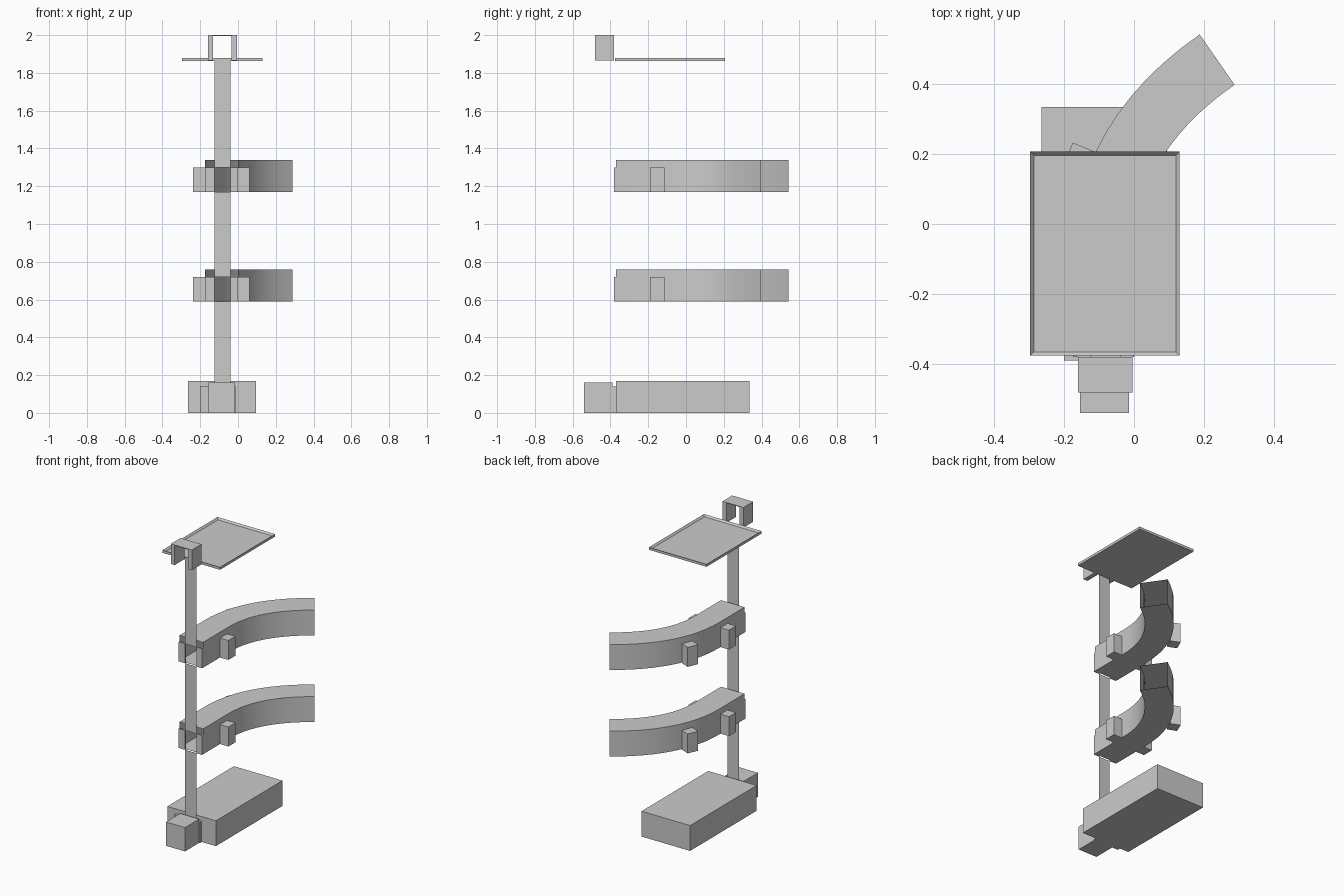
import bpy
import bmesh
from mathutils import Vector, Matrix

if "Cube" in bpy.data.objects:
    bpy.data.objects.remove(bpy.data.objects["Cube"], do_unlink=True)

GREY = (0.6, 0.6, 0.6, 1)
mat = bpy.data.materials.new("plain grey")
mat.use_nodes = True
mat.diffuse_color = GREY
mat.node_tree.nodes["Principled BSDF"].inputs["Base Color"].default_value = GREY


def finish(bm, name):
    bmesh.ops.recalc_face_normals(bm, faces=bm.faces)
    mesh = bpy.data.meshes.new(name)
    bm.to_mesh(mesh)
    bm.free()
    mesh.materials.append(mat)
    obj = bpy.data.objects.new(name, mesh)
    bpy.context.collection.objects.link(obj)
    return obj


def add_box(bm, x, y, z, turn=0):
    """Box from (min, max) ranges, turned about its own vertical axis."""
    size = [r[1] - r[0] for r in (x, y, z)]
    mid = Vector([(r[0] + r[1]) / 2 for r in (x, y, z)])
    m = Matrix.Translation(mid) @ Matrix.Rotation(turn, 4, "Z") @ Matrix.Diagonal((*size, 1))
    return bmesh.ops.create_cube(bm, size=1, matrix=m)["verts"]


def box(name, x, y, z):
    bm = bmesh.new()
    add_box(bm, x, y, z)
    return finish(bm, name)


MID = -0.0875      # centre line of the stand
HALF = 0.0875      # half width of the curved arms
HEIGHT = 0.17
CLIP = 0.13        # height of clips and brackets
LEVELS = {"lower": 0.59, "upper": 1.17}

# Base with its front socket
box("base", (-0.265, 0.095), (-0.37, 0.335), (0, 0.17))
box("base_neck", (-0.2, -0.01), (-0.39, -0.37), (0, 0.14))
box("base_socket", (-0.155, -0.015), (-0.54, -0.39), (0, 0.16))

# Arm path: straight run, then a quadratic bend to the right
P0, P1, P2 = Vector((MID, -0.1)), Vector((MID, 0.245)), Vector((0.2375, 0.47))


def bend(t):
    point = P0 * (1 - t) ** 2 + P1 * 2 * t * (1 - t) + P2 * t * t
    along = ((P1 - P0) * (1 - t) + (P2 - P1) * t).normalized()
    return point, along


STEPS = 12
path = [(Vector((MID, -0.37)), Vector((0, 1)))]
path += [bend(i / STEPS) for i in range(STEPS + 1)]

for level, z in LEVELS.items():
    # Hollow arm, open at both ends
    bm = bmesh.new()
    rings = []
    for point, along in path:
        side = Vector((along.y, -along.x)) * HALF
        corners = [(point - side, z), (point + side, z),
                   (point + side, z + HEIGHT), (point - side, z + HEIGHT)]
        rings.append([bm.verts.new((p.x, p.y, h)) for p, h in corners])
    for a, b in zip(rings, rings[1:]):
        for i in range(4):
            j = (i + 1) % 4
            bm.faces.new((a[i], a[j], b[j], b[i]))
    arm = finish(bm, level + "_arm")
    bpy.ops.object.select_all(action="DESELECT")
    arm.select_set(True)
    bpy.context.view_layer.objects.active = arm
    bpy.ops.object.shade_smooth_by_angle()

    # Clips on the arm walls
    bm = bmesh.new()
    tall = (z, z + CLIP)
    add_box(bm, (-0.238, -0.175), (-0.19, -0.115), tall)
    add_box(bm, (0, 0.062), (-0.19, -0.115), tall)
    add_box(bm, (-0.192, -0.127), (0.148, 0.223), tall, turn=-0.4)
    finish(bm, level + "_clips")

    # Bracket cheeks either side of the post
    bm = bmesh.new()
    add_box(bm, (-0.175, -0.125), (-0.38, -0.37), tall)
    add_box(bm, (-0.04, 0), (-0.38, -0.37), tall)
    finish(bm, level + "_bracket")

# Thin flat post, broken at each bracket
bm = bmesh.new()
bottom = 0
for top in [*LEVELS.values(), 1.865]:
    quad = [(-0.125, bottom), (-0.04, bottom), (-0.04, top), (-0.125, top)]
    bm.faces.new([bm.verts.new((x, -0.38, h)) for x, h in quad])
    bottom = top + CLIP
finish(bm, "post")

# Tray with a raised rim
bm = bmesh.new()
add_box(bm, (-0.297, 0.13), (-0.376, 0.207), (1.863, 1.88))
bm.normal_update()
top = max(bm.faces, key=lambda f: f.calc_center_median().z)
bmesh.ops.inset_region(bm, faces=[top], thickness=0.015)
bmesh.ops.translate(bm, verts=top.verts, vec=(0, 0, -0.012))
finish(bm, "tray")

# Arch in front of the tray
bm = bmesh.new()
for x in ((-0.16, -0.132), (-0.035, -0.005)):
    add_box(bm, x, (-0.482, -0.38), (1.865, 1.995))
add_box(bm, (-0.16, -0.005), (-0.482, -0.38), (1.995, 2.0))
finish(bm, "arch")
